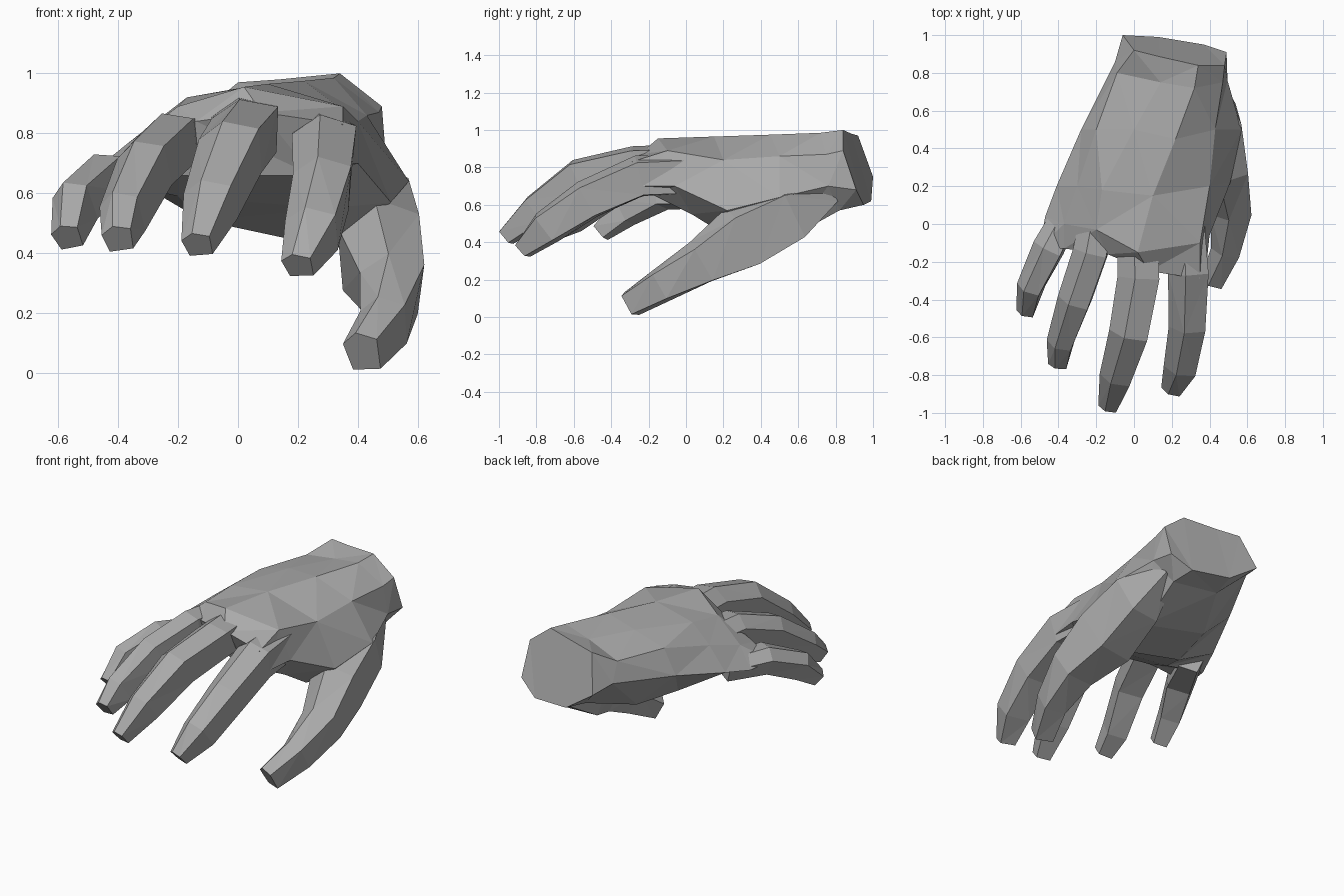
import bpy, bmesh
from math import radians
from mathutils import Vector, Matrix

skin = bpy.data.materials.new("plain grey")
skin.diffuse_color = (0.4, 0.4, 0.4, 1)


def loft(name, rings):
    """Skin a series of equal-length rings and cap both ends."""
    bm = bmesh.new()
    vr = [[bm.verts.new(p) for p in r] for r in rings]
    n = len(vr[0])
    for a, b in zip(vr, vr[1:]):
        for i in range(n):
            j = (i + 1) % n
            bm.faces.new((a[i], a[j], b[j], b[i]))
    bm.faces.new(vr[0])
    bm.faces.new(vr[-1][::-1])
    bmesh.ops.triangulate(bm, faces=bm.faces)
    bmesh.ops.recalc_face_normals(bm, faces=bm.faces)
    me = bpy.data.meshes.new(name)
    bm.to_mesh(me)
    bm.free()
    me.materials.append(skin)
    ob = bpy.data.objects.new(name, me)
    bpy.context.collection.objects.link(ob)
    return ob


# Five-sided finger section: ridged back, flat sides and pad
SECTION = [(-1, .4), (-.15, 1), (.95, .65), (.8, -.95), (-.75, -1)]


def digit(name, stations, roll=0):
    """Stations are (x, y, z, half width, half height) from base to tip."""
    pts = [Vector(s[:3]) for s in stations]
    rings = []
    for i, (p, s) in enumerate(zip(pts, stations)):
        t = (pts[min(i + 1, len(pts) - 1)] - pts[max(i - 1, 0)]).normalized()
        side = t.cross(Vector((0, 0, 1))).normalized()
        side = Matrix.Rotation(radians(roll), 3, t) @ -side
        up = t.cross(side).normalized()
        if up.z < 0:
            up = -up
        rings.append([p + side * (u * s[3]) + up * (v * s[4]) for u, v in SECTION])
    return loft(name, rings)


# Palm from the slanted wrist cut over the knuckles to the finger webs:
# each ring runs left, over the back, right, then under the palm
palm = loft("hand", [
    [(-.06, 1, .75), (0, .92, .97), (.14, .885, .98), (.34, .84, 1),
     (.48, .84, .89), (.49, .91, .68), (.37, .95, .6), (.13, .99, .62)],
    [(-.1, .86, .78), (-.09, .8, .895), (.14, .75, .95), (.32, .72, .985),
     (.47, .75, .87), (.495, .76, .7), (.4, .82, .57), (.1, .84, .6)],
    [(-.28, .5, .74), (-.2, .5, .89), (0, .5, .95), (.22, .45, .975),
     (.43, .5, .86), (.57, .5, .64), (.38, .55, .42), (-.05, .55, .52)],
    [(-.41, .2, .68), (-.3, .2, .82), (-.17, .18, .92), (.1, .15, .965),
     (.4, .2, .84), (.51, .22, .57), (.3, .24, .42), (-.12, .25, .51)],
    [(-.47, .04, .65), (-.37, 0, .765), (-.2, -.03, .89), (.02, -.15, .955),
     (.35, -.1, .89), (.4, -.06, .7), (.3, .03, .55), (-.2, .05, .59)],
    [(-.5, -.12, .66), (-.37, -.13, .735), (-.14, -.16, .84), (.08, -.25, .87),
     (.35, -.29, .83), (.38, -.25, .7), (.25, -.19, .66), (-.2, -.09, .66)],
])

# Thumb, swelling into its base along the palm
thumb = digit("thumb", [
    (.41, .78, .67, .05, .06), (.45, .56, .56, .12, .155), (.465, .3, .43, .14, .175),
    (.515, .08, .295, .11, .12), (.49, -.13, .175, .08, .092),
    (.415, -.3, .073, .065, .07)])

# Four fingers
fingers = [
    digit("little_finger", [
        (-.33, .1, .65, .07, .06), (-.45, -.13, .66, .085, .075),
        (-.545, -.33, .57, .07, .08), (-.57, -.46, .455, .05, .05)], 12),
    digit("ring_finger", [
        (-.17, .15, .77, .09, .09), (-.225, -.15, .78, .095, .09),
        (-.31, -.4, .695, .09, .09), (-.385, -.62, .535, .072, .085),
        (-.4, -.74, .45, .052, .05)], 8),
    digit("middle_finger", [
        (.02, .1, .83, .11, .1), (.03, -.28, .82, .115, .095),
        (-.02, -.57, .75, .108, .1), (-.09, -.8, .575, .088, .088),
        (-.135, -.965, .43, .052, .048)], 4),
    digit("index_finger", [
        (.27, .1, .77, .1, .11), (.29, -.25, .755, .11, .11),
        (.285, -.53, .63, .1, .105), (.25, -.75, .48, .09, .092),
        (.2, -.875, .36, .055, .048)]),
]

# Fuse every digit into the palm as one skin
bpy.context.view_layer.objects.active = palm
for part in [thumb] + fingers:
    mod = palm.modifiers.new("join", 'BOOLEAN')
    mod.operation, mod.solver, mod.object = 'UNION', 'EXACT', part
    bpy.ops.object.modifier_apply(modifier=mod.name)
    bpy.data.objects.remove(part)
